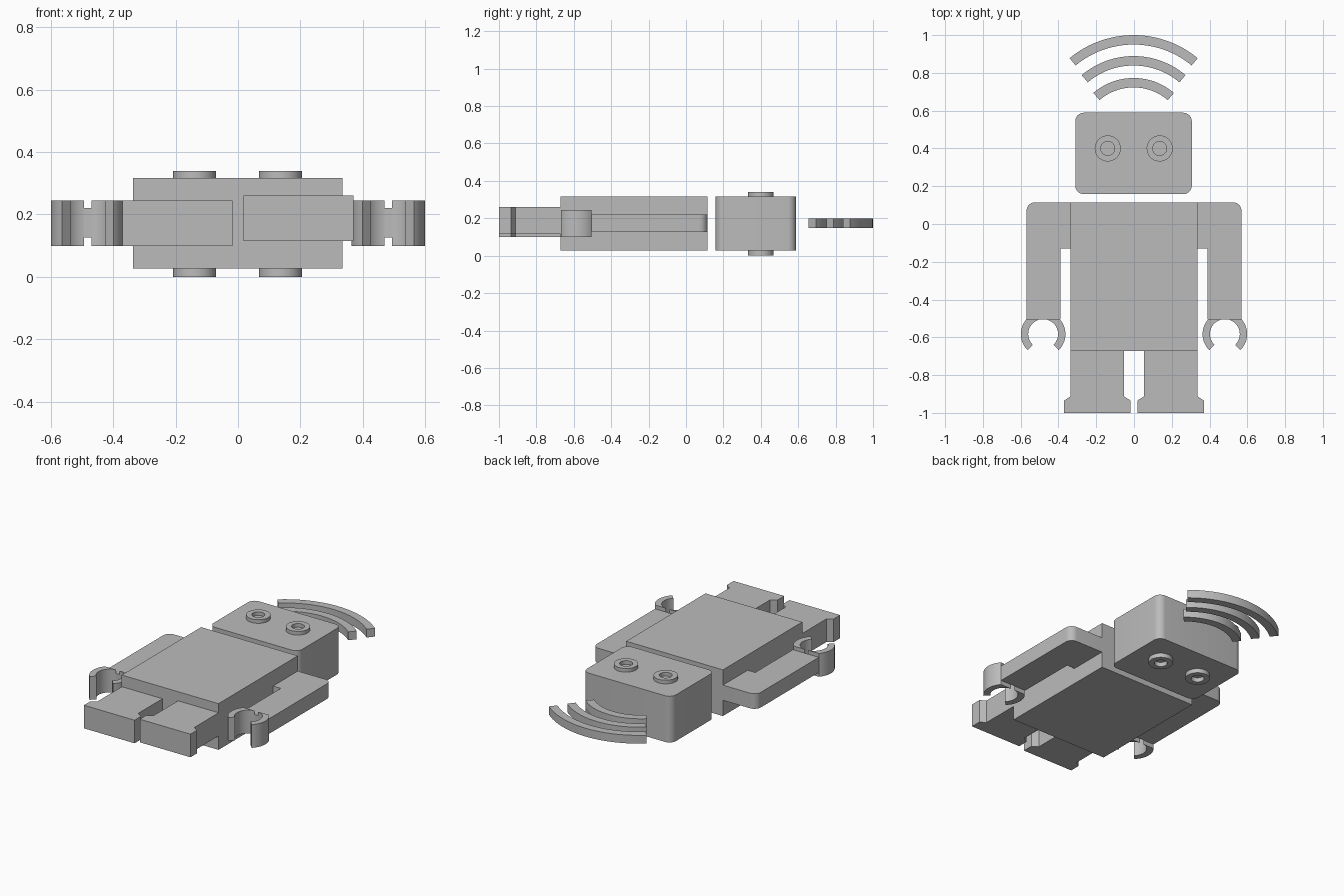
import bpy
import bmesh
from math import sin, cos, asin, radians, tau
from mathutils import Vector

cube = bpy.data.objects.get("Cube")
if cube:
    bpy.data.objects.remove(cube, do_unlink=True)

grey = bpy.data.materials.new("plain_grey")
grey.use_nodes = True
GREY = (0.5, 0.5, 0.5, 1)
grey.diffuse_color = GREY
grey.node_tree.nodes["Principled BSDF"].inputs["Base Color"].default_value = GREY


def finish(name, bm):
    """Turn a bmesh into a grey object with sharp edges and smooth curves."""
    bmesh.ops.recalc_face_normals(bm, faces=bm.faces)
    mesh = bpy.data.meshes.new(name)
    bm.to_mesh(mesh)
    bm.free()
    mesh.materials.append(grey)
    obj = bpy.data.objects.new(name, mesh)
    bpy.context.collection.objects.link(obj)
    bpy.ops.object.select_all(action='DESELECT')
    obj.select_set(True)
    bpy.context.view_layer.objects.active = obj
    bpy.ops.object.shade_smooth_by_angle(angle=radians(30))
    return obj


def prism(name, outline, z0, z1):
    """Extrude a flat outline from z0 up to z1."""
    bm = bmesh.new()
    face = bm.faces.new([bm.verts.new((x, y, z0)) for x, y in outline])
    top = bmesh.ops.extrude_face_region(bm, geom=[face])["geom"]
    verts = [v for v in top if isinstance(v, bmesh.types.BMVert)]
    bmesh.ops.translate(bm, vec=(0, 0, z1 - z0), verts=verts)
    return finish(name, bm)


def arc(cx, cy, r, a0, a1, steps=24):
    """Points on a circle between two angles in degrees."""
    angles = [radians(a0 + (a1 - a0) * i / steps) for i in range(steps + 1)]
    return [(cx + r * cos(a), cy + r * sin(a)) for a in angles]


def box(x0, x1, y0, y1):
    return [(x0, y0), (x1, y0), (x1, y1), (x0, y1)]


def ring(name, cx, cy, r_in, r_out, z0, z1):
    """Spin a rectangle around a vertical axis."""
    bm = bmesh.new()
    verts = [bm.verts.new((cx + r, cy, z))
             for r, z in ((r_in, z0), (r_out, z0), (r_out, z1), (r_in, z1))]
    edges = [bm.edges.new((verts[i], verts[(i + 1) % 4])) for i in range(4)]
    bmesh.ops.spin(bm, geom=verts + edges, cent=Vector((cx, cy, 0)),
                   axis=(0, 0, 1), angle=tau, steps=40)
    bmesh.ops.remove_doubles(bm, verts=bm.verts, dist=0.0001)
    return finish(name, bm)


BOTTOM, TOP = 0.027, 0.317

# Body block
prism("body", box(-0.337, 0.335, -0.672, 0.115), BOTTOM, TOP)

# Head with rounded upright edges
R = 0.045
hx0, hx1, hy0, hy1 = -0.311, 0.306, 0.158, 0.589
head = (arc(hx0 + R, hy0 + R, R, 180, 270, 8) + arc(hx1 - R, hy0 + R, R, 270, 360, 8)
        + arc(hx1 - R, hy1 - R, R, 0, 90, 8) + arc(hx0 + R, hy1 - R, R, 90, 180, 8))
prism("head", head, BOTTOM, TOP)

# Ring eyes on both faces of the head
for x, side in ((-0.139, "right"), (0.136, "left")):
    ring(f"{side}_eye_upper", x, 0.4, 0.037, 0.069, TOP - 0.002, 0.34)
    ring(f"{side}_eye_lower", x, 0.4, 0.037, 0.069, 0, BOTTOM + 0.002)

# Signal arcs beyond the head: centre, outer radius, half angle
for name, cy, r, half in (("outer", 0.468, 0.532, 39.6),
                          ("middle", 0.464, 0.425, 40.3),
                          ("inner", 0.446, 0.327, 40.7)):
    band = (arc(-0.002, cy, r, 90 - half, 90 + half)
            + arc(-0.002, cy, r - 0.05, 90 + half, 90 - half))
    prism(f"{name}_signal_arc", band, 0.147, 0.199)

WRIST = -0.505
for s, side in ((1, "left"), (-1, "right")):
    # Arm with shoulder bridge and rounded outer corner
    arm = [(0.335, 0.115), (0.335, -0.131), (0.389, -0.131), (0.389, WRIST),
           (0.569, WRIST)] + arc(0.569 - R, 0.115 - R, R, 0, 90, 8)
    prism(f"{side}_arm", [(s * x, y) for x, y in arm], 0.126, 0.221)

    # Two curved fingers, trimmed flat at the wrist
    cx, cy, r_out, r_in = 0.481, -0.583, 0.118, 0.079
    cut_out = asin((WRIST - cy) / r_out) * 360 / tau
    cut_in = asin((WRIST - cy) / r_in) * 360 / tau
    finger = arc(0, 0, r_out, -46, cut_out) + arc(0, 0, r_in, cut_in, -46)
    for f, where in ((1, "outer"), (-1, "inner")):
        prism(f"{side}_{where}_finger",
              [(s * (cx + f * x), cy + y) for x, y in finger], 0.099, 0.245)

    # Leg with flared foot; the two legs sit at slightly different heights
    lift = 0.115 if s > 0 else 0.099
    leg = [(0.054, -0.672), (0.054, -0.912), (0.018, -0.935), (0.018, -1),
           (0.37, -1), (0.37, -0.935), (0.336, -0.912), (0.336, -0.672)]
    prism(f"{side}_leg", [(s * x, y) for x, y in leg], lift, lift + 0.145)
